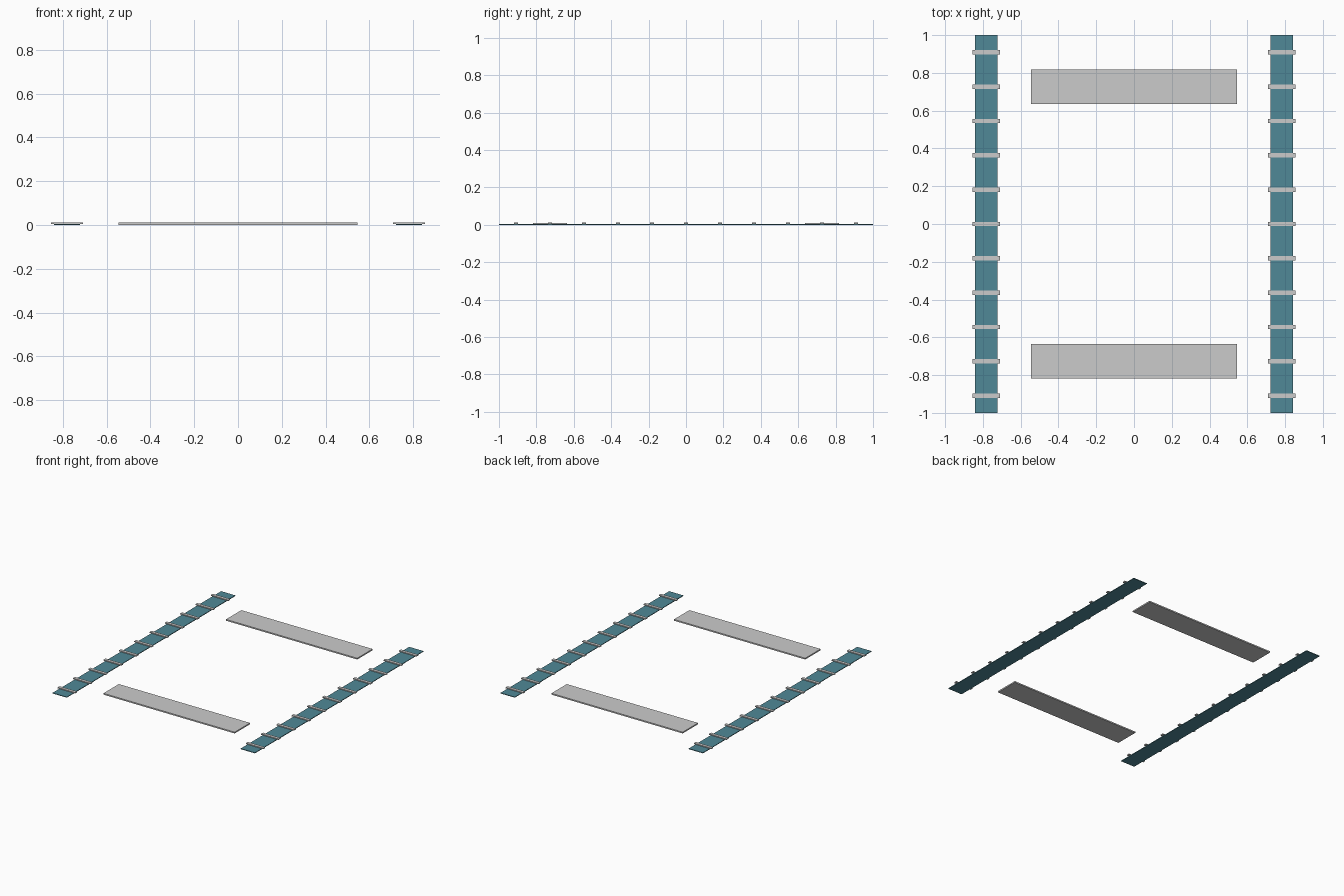
import bpy

if "Cube" in bpy.data.objects:
    bpy.data.objects.remove(bpy.data.objects["Cube"])

U = 1 / 11  # layout module


def material(name, color):
    m = bpy.data.materials.new(name)
    m.diffuse_color = color
    m.use_nodes = True
    m.node_tree.nodes["Principled BSDF"].inputs["Base Color"].default_value = m.diffuse_color
    return m


def box(name, center, size, mat=None):
    bpy.ops.mesh.primitive_cube_add(size=1, location=center)
    o = bpy.context.object
    o.name = name
    o.scale = size
    bpy.ops.object.transform_apply(location=False, rotation=False, scale=True)
    if mat:
        o.data.materials.append(mat)
    return o


teal = material("teal", (0.08, 0.25, 0.31, 1))

for side, s in (("left", -1), ("right", 1)):
    x = s * 8.6 * U
    # long side strip
    box(f"{side}_strip", (x, 0, 0.0025), (1.3 * U, 2, 0.005), teal)
    # evenly spaced cross bars lying over the strip
    for i in range(-5, 6):
        box(f"{side}_cross_bar_{i + 6}", (x, i * 2 * U, 0.0085),
            (1.6 * U, 0.25 * U, 0.007))

# wide flat planks at front and back
for end, s in (("front", -1), ("back", 1)):
    box(f"{end}_plank", (0, s * 8 * U, 0.006), (12 * U, 2 * U, 0.01))
